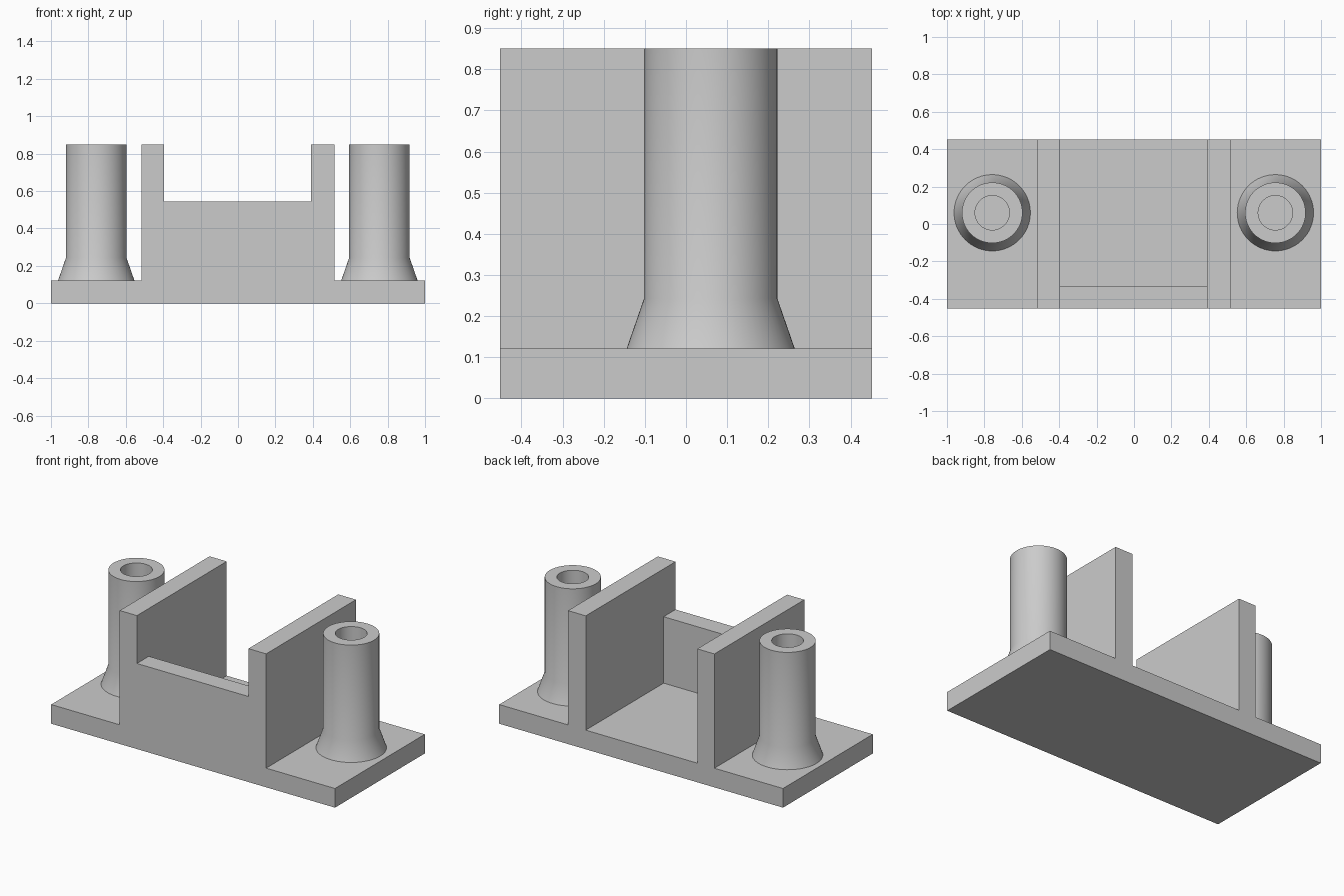
import bpy, bmesh, math
from mathutils import Vector

if "Cube" in bpy.data.objects:
    bpy.data.objects.remove(bpy.data.objects["Cube"], do_unlink=True)

BASE_TOP, TOP, DEPTH = 0.122, 0.85, 0.452

grey = bpy.data.materials.new("plain grey")
grey.use_nodes = True
grey.diffuse_color = (0.6, 0.6, 0.6, 1)
grey.node_tree.nodes["Principled BSDF"].inputs["Base Color"].default_value = grey.diffuse_color


def add_object(name, bm):
    bmesh.ops.recalc_face_normals(bm, faces=bm.faces)
    mesh = bpy.data.meshes.new(name)
    bm.to_mesh(mesh)
    bm.free()
    mesh.materials.append(grey)
    obj = bpy.data.objects.new(name, mesh)
    bpy.context.collection.objects.link(obj)
    return obj


def select_only(obj):
    bpy.ops.object.select_all(action="DESELECT")
    obj.select_set(True)
    bpy.context.view_layer.objects.active = obj


def prism(name, points, along):
    """Extrude a closed 3D outline along a vector."""
    bm = bmesh.new()
    face = bm.faces.new([bm.verts.new(p) for p in points])
    result = bmesh.ops.extrude_face_region(bm, geom=[face], use_keep_orig=True)
    moved = [g for g in result["geom"] if isinstance(g, bmesh.types.BMVert)]
    bmesh.ops.translate(bm, vec=Vector(along), verts=moved)
    return add_object(name, bm)


# Base plate with a raised central block
left, right = -0.517, 0.515
outline = [(-1, 0), (1, 0), (1, BASE_TOP), (right, BASE_TOP), (right, TOP),
           (left, TOP), (left, BASE_TOP), (-1, BASE_TOP)]
bracket = prism("base_with_channel", [(x, -DEPTH, z) for x, z in outline],
                (0, 2 * DEPTH, 0))

# Channel cut: leaves two side walls and a lower front wall
step = [(-0.6, 0.545), (-0.332, 0.545), (-0.332, BASE_TOP),
        (0.6, BASE_TOP), (0.6, 1), (-0.6, 1)]
cutter = prism("channel_cutter", [(-0.396, y, z) for y, z in step], (0.786, 0, 0))
cutter.hide_render = True
cut = bracket.modifiers.new("channel", "BOOLEAN")
cut.operation = "DIFFERENCE"
cut.solver = "EXACT"
cut.object = cutter
select_only(bracket)
bpy.ops.object.modifier_apply(modifier="channel")
bpy.data.objects.remove(cutter, do_unlink=True)


# Hollow posts with flared feet
def post(name, x, y):
    profile = [(0.204, BASE_TOP), (0.162, 0.243), (0.162, TOP),
               (0.092, TOP), (0.092, BASE_TOP)]
    bm = bmesh.new()
    verts = [bm.verts.new((r, 0, z)) for r, z in profile]
    edges = [bm.edges.new(pair) for pair in zip(verts, verts[1:] + verts[:1])]
    bmesh.ops.spin(bm, geom=verts + edges, cent=(0, 0, 0), axis=(0, 0, 1),
                   angle=math.tau, steps=64, use_merge=True)
    bmesh.ops.remove_doubles(bm, verts=bm.verts, dist=0.0001)
    obj = add_object(name, bm)
    obj.location = (x, y, 0)
    select_only(obj)
    bpy.ops.object.shade_smooth_by_angle(angle=math.radians(30))


post("left_post", 0.756, 0.06)
post("right_post", -0.758, 0.06)
